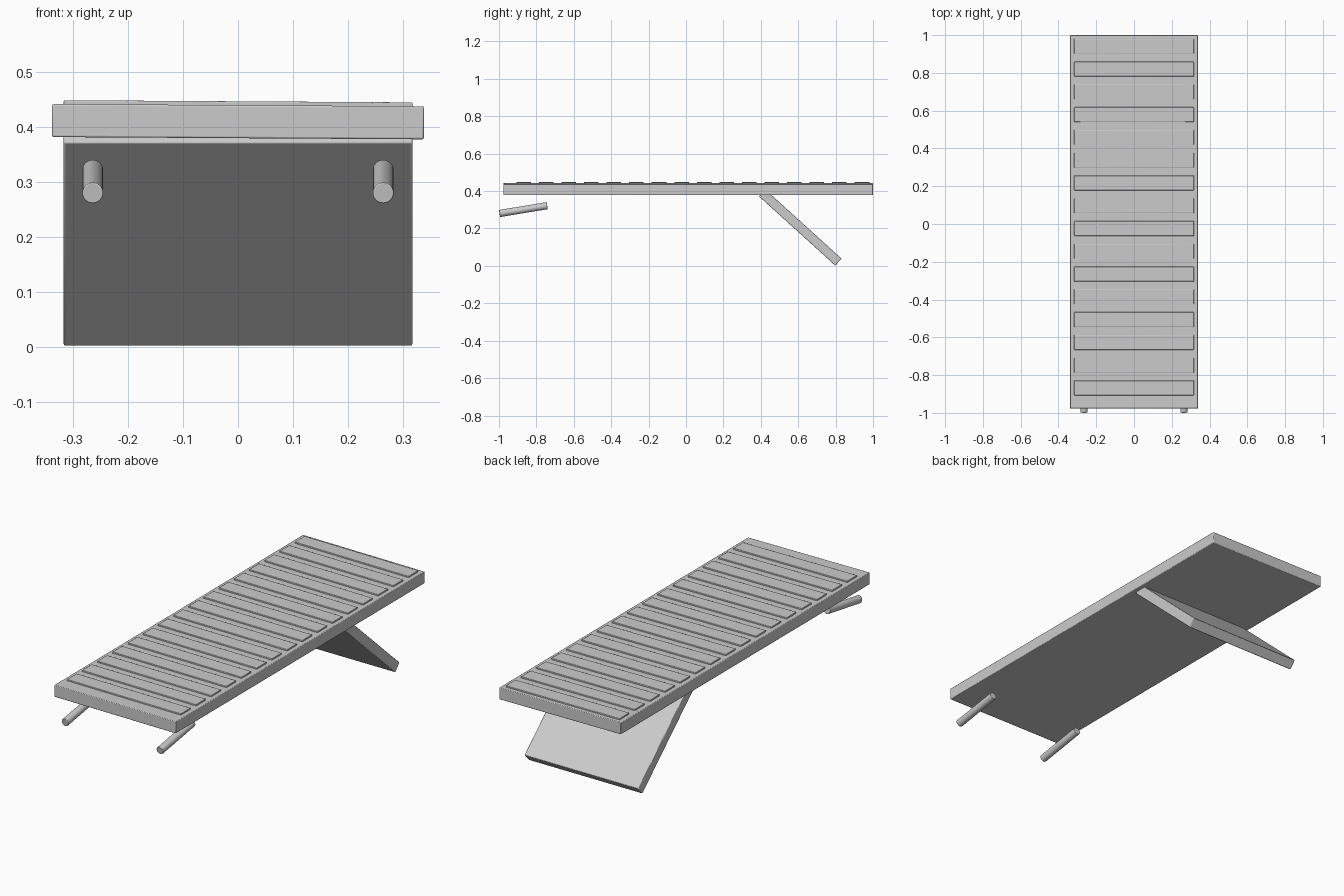
import bpy
from math import atan2, hypot, pi, radians
from mathutils import Matrix, Vector

if "Cube" in bpy.data.objects:
    bpy.data.objects.remove(bpy.data.objects["Cube"])

TILT = Matrix.Translation((0, 0, 0.41)) @ Matrix.Rotation(radians(0.35), 4, 'Y') @ Matrix.Translation((0, 0, -0.41))


def finish(obj, name, bevel):
    obj.name = name
    mod = obj.modifiers.new("soft_edges", 'BEVEL')
    mod.width, mod.segments = bevel, 2
    mod.limit_method, mod.angle_limit = 'ANGLE', radians(40)
    bpy.ops.object.shade_smooth_by_angle(angle=radians(35))
    return obj


def box(name, lo, hi, bevel):
    lo, hi = Vector(lo), Vector(hi)
    bpy.ops.mesh.primitive_cube_add(size=1)
    obj = bpy.context.object
    obj.data.transform(Matrix.Translation((lo + hi) / 2) @ Matrix.Diagonal((*(hi - lo), 1)))
    return finish(obj, name, bevel)


# Bench board, very slightly tilted sideways
board = box("board", (-0.338, -0.977, 0.38), (0.338, 1.0, 0.44), 0.003)
board.data.transform(TILT)

# Raised slats across the board
for i in range(16):
    y = -0.907 + i * 0.1206
    slat = box(f"slat_{i + 1}", (-0.317, y, 0.425), (0.317, y + 0.078, 0.447), 0.002)
    slat.data.transform(TILT)

# Sloping support panel under the rear half
top, foot, thick = Vector((0.39, 0.372)), Vector((0.798, 0.002)), 0.05
d = foot - top
panel = box("support_panel", (-0.317, 0, 0), (0.317, d.length, thick), 0.003)
panel.data.transform(Matrix.Translation((0, top.x, top.y)) @ Matrix.Rotation(atan2(d.y, d.x), 4, 'X'))

# Pair of handle rods under the front end
y0, z0, y1, z1 = -0.997, 0.280, -0.742, 0.322
for side, x in (("left", -0.264), ("right", 0.264)):
    bpy.ops.mesh.primitive_cylinder_add(
        vertices=32, radius=0.019, depth=hypot(y1 - y0, z1 - z0),
        location=(x, (y0 + y1) / 2, (z0 + z1) / 2),
        rotation=(pi / 2 + atan2(z1 - z0, y1 - y0), 0, 0))
    finish(bpy.context.object, f"{side}_handle", 0.002)
